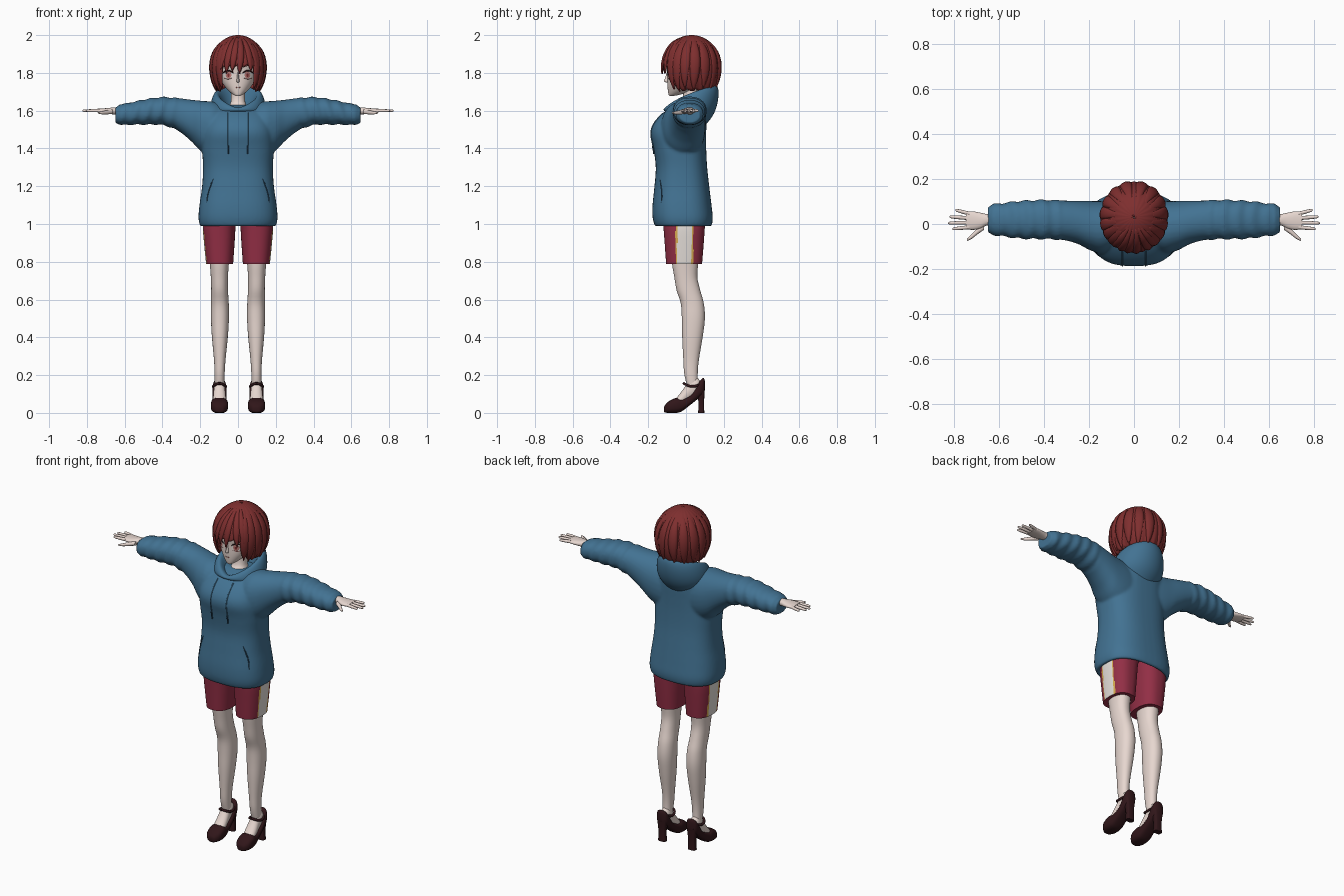
import bpy, bmesh, math
from mathutils import Vector
from mathutils.bvhtree import BVHTree

if "Cube" in bpy.data.objects:
    bpy.data.objects.remove(bpy.data.objects["Cube"])


def material(name, *rgb):
    m = bpy.data.materials.new(name)
    m.use_nodes = True
    m.diffuse_color = (*rgb, 1)
    m.node_tree.nodes["Principled BSDF"].inputs["Base Color"].default_value = (*rgb, 1)
    return m


SKIN = material("skin", .80, .68, .63)
HAIR = material("hair_red", .21, .028, .028)
BLUE = material("hoodie_blue", .055, .17, .29)
NAVY = material("trim_navy", .02, .06, .11)
RED = material("shorts_red", .29, .028, .06)
WHITE = material("stripe_white", .82, .77, .73)
GOLD = material("piping_gold", .70, .42, .08)
DARK = material("shoe_dark", .03, .008, .01)
PINK = material("lip_pink", .55, .22, .2)


def mirror(ob):
    ob.modifiers.new("Mirror", 'MIRROR').use_mirror_merge = False
    return ob


def mesh_object(name, bm, mat, angle=50):
    bmesh.ops.recalc_face_normals(bm, faces=bm.faces)
    me = bpy.data.meshes.new(name)
    bm.to_mesh(me)
    bm.free()
    ob = bpy.data.objects.new(name, me)
    bpy.context.collection.objects.link(ob)
    me.materials.append(mat)
    bpy.ops.object.select_all(action='DESELECT')
    ob.select_set(True)
    bpy.context.view_layer.objects.active = ob
    bpy.ops.object.shade_smooth_by_angle(angle=math.radians(angle))
    return ob


def skin_rings(name, rings, mat, cap=True, angle=50):
    bm = bmesh.new()
    vs = [[bm.verts.new(p) for p in r] for r in rings]
    for a, b in zip(vs, vs[1:]):
        for i in range(len(a)):
            j = (i + 1) % len(a)
            bm.faces.new((a[i], a[j], b[j], b[i]))
    if cap:
        bm.faces.new(vs[0])
        bm.faces.new(vs[-1])
    return mesh_object(name, bm, mat, angle)


def spline(rows, k):
    """Smooth interpolation through rows of numbers."""
    out = []
    for i in range(len(rows) - 1):
        p = [rows[max(0, min(len(rows) - 1, i + d))] for d in (-1, 0, 1, 2)]
        for s in range(k):
            t = s / k
            out.append([b + .5 * t * (c - a + t * (2*a - 5*b + 4*c - d + t * (3*(b - c) + d - a)))
                        for a, b, c, d in zip(*p)])
    return out + [list(rows[-1])]


def loft(name, axis, rows, mat, n=32, power=2.2, k=4, flip=1, wob=None, angle=50):
    """Rows hold (position, low u, high u, low v, high v) along the axis."""
    rings = []
    for t, u0, u1, v0, v1 in spline(rows, k):
        ring = []
        for i in range(n):
            a = 2 * math.pi * i / n
            c, s = math.cos(a), math.sin(a)
            f = wob(t, a) if wob else 1
            u = (u0 + u1) / 2 + f * (u1 - u0) / 2 * math.copysign(abs(c) ** (2 / power), c)
            v = (v0 + v1) / 2 + f * (v1 - v0) / 2 * math.copysign(abs(s) ** (2 / power), s)
            x, y, z = {'x': (t, u, v), 'y': (u, t, v), 'z': (u, v, t)}[axis]
            ring.append((x * flip, y, z))
        rings.append(ring)
    return skin_rings(name, rings, mat, angle=angle)


def tube(name, pts, r, mat, ends=1):
    cu = bpy.data.curves.new(name, 'CURVE')
    cu.dimensions = '3D'
    cu.bevel_depth, cu.bevel_resolution, cu.use_fill_caps = r, 2, True
    sp = cu.splines.new('POLY')
    sp.points.add(len(pts) - 1)
    for i, p in enumerate(pts):
        sp.points[i].co = (*p, 1)
        sp.points[i].radius = ends if i in (0, len(pts) - 1) else 1
    ob = bpy.data.objects.new(name, cu)
    bpy.context.collection.objects.link(ob)
    cu.materials.append(mat)
    return ob


def tree_of(ob):
    bpy.context.view_layer.update()
    return BVHTree.FromObject(ob, bpy.context.evaluated_depsgraph_get())


def on_front(tree, x, z, off):
    hit = tree.ray_cast(Vector((x, -1, z)), Vector((0, 1, 0)))[0]
    return (x, (hit.y if hit else 0) - off, z)


# Hoodie: torso and wrinkled sleeves fused into one soft surface
torso = loft("hoodie", 'z', [(z, -w, w, f, b) for z, w, f, b in (
    (1.06, .17, -.135, .105), (1, .178, -.142, .115), (.988, .198, -.162, .133),
    (1.03, .209, -.176, .142), (1.1, .204, -.177, .135), (1.2, .19, -.167, .123),
    (1.3, .185, -.16, .112), (1.4, .19, -.172, .107), (1.48, .187, -.187, .107),
    (1.54, .175, -.166, .108), (1.6, .15, -.105, .105), (1.63, .1, -.03, .09))], BLUE, 48, 2.6)
for side in (1, -1):
    loft("sleeve", 'x', [
        (0, -.06, .09, 1.36, 1.61), (.12, -.13, .1, 1.35, 1.645), (.19, -.118, .102, 1.38, 1.652),
        (.25, -.088, .103, 1.44, 1.658), (.32, -.07, .104, 1.495, 1.667), (.4, -.067, .107, 1.524, 1.672),
        (.47, -.066, .104, 1.526, 1.664), (.53, -.062, .1, 1.526, 1.652), (.6, -.052, .09, 1.524, 1.637),
        (.625, -.05, .09, 1.524, 1.634), (.635, -.042, .08, 1.53, 1.624), (.648, -.04, .078, 1.532, 1.622)],
        BLUE, 32, 2.2, 6, side,
        lambda t, a: 1 + (.05 * math.sin(95 * t + 2 * math.sin(a)) if .33 < t < .62 else 0)).select_set(True)
    torso.select_set(True)
    bpy.context.view_layer.objects.active = torso
    bpy.ops.object.join()
rm = torso.modifiers.new("Remesh", 'REMESH')
rm.mode, rm.voxel_size, rm.use_smooth_shade = 'VOXEL', .008, True
sm = torso.modifiers.new("Smooth", 'SMOOTH')
sm.factor, sm.iterations = .5, 5

# Hood: low at the throat, tall and full at the back
hood_rows = [(.125, -.10, .10, 1.59, 1.52, 1), (.15, -.12, .155, 1.60, 1.58, .8),
             (.145, -.12, .178, 1.61, 1.68, .7), (.122, -.105, .168, 1.615, 1.745, .6),
             (.1, -.085, .14, 1.61, 1.735, .6), (.06, -.04, .09, 1.58, 1.62, 1)]
rings = []
for w, yf, yb, zf, zb, e in hood_rows:
    ring = []
    for i in range(32):
        a = 2 * math.pi * i / 32
        b = (1 - math.cos(a)) / 2
        ring.append((w * math.sin(a), yf + (yb - yf) * b, zf + (zb - zf) * b ** e))
    rings.append(ring)
hood = skin_rings("hood", rings, BLUE, cap=False, angle=180)
hood.modifiers.new("Subdivision", 'SUBSURF').levels = 2

# Pocket openings and drawstrings lie on the hoodie
front = tree_of(torso)
for s in (1, -1):
    tube("pocket_opening", [on_front(front, s * (.13 + .035 * math.sin(t * 1.57)), 1.24 - .13 * t, 0)
                            for t in (0, .25, .5, .75, 1)], .0035, NAVY, .3)
    tube("drawstring", [on_front(front, s * .052, 1.59 - .025 * i, .002) for i in range(8)], .003, BLUE)
    tube("drawstring_tip", [on_front(front, s * .052, 1.415 - .015 * i, .004) for i in range(4)], .004, NAVY)

# Neck and head
loft("neck", 'z', [(1.56, -.075, .075, -.085, .07), (1.61, -.055, .055, -.05, .065),
                   (1.65, -.038, .038, -.018, .06), (1.74, -.037, .037, -.015, .06)], SKIN)
head = loft("head", 'z', [(z, -w, w, f, b) for z, w, f, b in (
    (1.678, .012, -.088, -.065), (1.688, .03, -.093, -.02), (1.715, .06, -.097, .05),
    (1.75, .084, -.099, .09), (1.80, .1, -.1, .115), (1.86, .105, -.105, .13),
    (1.92, .09, -.08, .11), (1.96, .05, -.03, .07))], SKIN, 48, 2.2, 5, angle=180)
loft("nose", 'z', [(1.748, -.003, .003, -.1, -.08), (1.756, -.008, .008, -.117, -.08),
                   (1.775, -.006, .006, -.11, -.08), (1.81, -.003, .003, -.1, -.08)], SKIN, 12, 2)
face = tree_of(head)


def face_plate(name, cx, cz, rx, rz, off, mat):
    bm = bmesh.new()
    bmesh.ops.create_grid(bm, x_segments=8, y_segments=8, size=1)
    for v in bm.verts:
        x, y = v.co.x, v.co.y
        u, w = x * math.sqrt(1 - y * y / 2), y * math.sqrt(1 - x * x / 2)
        v.co = on_front(face, cx + rx * u, cz + rz * w, off)
    return mesh_object(name, bm, mat)


for s in (1, -1):
    face_plate("eye_white", s * .052, 1.788, .026, .021, .0015, WHITE)
    face_plate("iris", s * .05, 1.789, .015, .019, .0025, PINK)
    face_plate("pupil", s * .05, 1.787, .006, .009, .0035, HAIR)
    arc = [(i - 4) / 4 for i in range(9)]
    tube("upper_lash", [on_front(face, s * (.053 + .029 * t), 1.812 - .014 * t * t, .001) for t in arc], .0035, DARK, .3)
    tube("lower_lash", [on_front(face, s * (.053 + .022 * t), 1.767 + .006 * t * t, .001) for t in arc], .0012, HAIR, .3)
    tube("brow", [on_front(face, s * (.053 + .026 * t), 1.838 - .008 * t * t, .001) for t in arc], .002, HAIR, .3)
tube("mouth", [on_front(face, .014 * t, 1.722 + .002 * t * t, 0) for t in arc], .0018, PINK, .3)


# Hair: bobbed cap cut short over the face, with raised locks
def hair_point(a, phi, scale=1):
    rz = .17 if phi < math.pi / 2 else .19
    return (scale * .148 * math.sin(phi) * math.sin(a),
            .03 - scale * .157 * math.sin(phi) * math.cos(a), 1.83 + scale * rz * math.cos(phi))


def fringe_end(a):
    d = abs(math.degrees((a + math.pi) % (2 * math.pi) - math.pi))
    blend = max(0, min(1, (d - 36) / 18))
    z = 1.845 - .13 * blend - .012 * abs(math.sin(a * 9))
    return math.acos((z - 1.83) / (.17 if z > 1.83 else .19))


rings = [[hair_point(a, .02 + t / 24 * (fringe_end(a) - .02), 1 + .012 * math.cos(a * 22) * t / 24)
          for a in [2 * math.pi * i / 144 for i in range(144)]] for t in range(25)]
cap = skin_rings("hair_cap", rings, HAIR, cap=False)
so = cap.modifiers.new("Solidify", 'SOLIDIFY')
so.thickness, so.offset = .012, -1

bm = bmesh.new()


def add_lock(a0, a1, phi0, phi1, width):
    steps, rows = 12, []
    for i in range(steps + 1):
        t = i / steps
        w = width * (math.sin(math.pi * (.12 + .88 * t)) ** .6 if t < 1 else .02)
        rows.append([bm.verts.new(hair_point(a0 + (a1 - a0) * t + w * s, phi0 + (phi1 - phi0) * t,
                                             .995 + .045 * (1 - s * s) * min(1, 3 * t)))
                     for s in (-1, -.5, 0, .5, 1)])
    for p, q in zip(rows, rows[1:]):
        for j in range(4):
            bm.faces.new((p[j], p[j + 1], q[j + 1], q[j]))


for deg, sweep, end in ((-30, -8, 1.66), (-17, -8, 1.74), (-4, -8, 1.70), (9, -6, 1.76),
                        (22, 6, 1.70), (33, 10, 1.68)):
    add_lock(math.radians(deg), math.radians(deg + sweep), .3, end, .17)
for s in (1, -1):
    for deg, end in ((46, 2.22), (60, 2.3), (78, 2.2), (98, 2.28), (120, 2.2), (143, 2.27), (167, 2.22)):
        add_lock(math.radians(s * deg), math.radians(s * (deg - 3)), .5, end, .2)
locks = mesh_object("hair_locks", bm, HAIR)
so = locks.modifiers.new("Solidify", 'SOLIDIFY')
so.thickness, so.offset = .006, -1

# Shorts with a piped side stripe
shorts = loft("shorts_leg", 'z', [(.788, .026, .168, -.105, .085), (.8, .025, .17, -.106, .086),
                                  (.9, .018, .18, -.113, .094), (.99, .012, .186, -.12, .1),
                                  (1.05, 0, .175, -.125, .1)], RED, 96, 2.4, 3)
shorts.data.materials.append(WHITE)
shorts.data.materials.append(GOLD)
for p in shorts.data.polygons:
    d = abs(p.center.y + .008)
    if p.normal.x > .3 and d < .047:
        p.material_index = 2 if d > .038 else 1
mirror(shorts)

# Legs and feet
mirror(loft("leg", 'z', [
    (.11, .074, .122, .015, .065), (.2, .071, .124, -.008, .062), (.28, .066, .127, -.014, .068),
    (.4, .054, .138, -.02, .088), (.5, .048, .143, -.022, .1), (.58, .049, .142, -.028, .094),
    (.65, .053, .142, -.05, .075), (.72, .053, .144, -.062, .06), (.8, .048, .15, -.075, .065),
    (.9, .04, .16, -.08, .07)], SKIN))


def foot_loft(name, rows, mat, power):
    return mirror(loft(name, 'y', [(y, .098 - w, .098 + w, lo, hi) for y, lo, hi, w in rows], mat, 24, power))


foot_loft("foot", [(.08, .11, .16, .02), (.055, .09, .19, .028), (.02, .06, .175, .03),
                   (-.02, .035, .118, .034), (-.06, .02, .07, .034), (-.095, .02, .045, .02)], SKIN, 2)
foot_loft("shoe", [(.1, .12, .17, .012), (.092, .1, .185, .03), (.07, .08, .165, .037),
                   (.03, .048, .1, .038), (-.02, .01, .076, .042), (-.05, 0, .08, .046),
                   (-.09, 0, .062, .043), (-.112, .002, .04, .025), (-.117, .008, .028, .012)], DARK, 2.8)
mirror(loft("shoe_heel", 'z', [(0, .074, .122, .064, .097), (.06, .076, .12, .066, .096),
                               (.13, .066, .13, .05, .1)], DARK, 20, 3.5))
mirror(tube("ankle_strap", [(.098 + .034 * math.sin(a), .035 - .046 * math.cos(a), .148 + .008 * math.cos(a * 2))
                            for a in [math.pi * i / 12 for i in range(25)]], .007, DARK))

# Hands with spread fingers
mirror(loft("palm", 'x', [(.6, -.005, .045, 1.578, 1.618), (.65, -.006, .044, 1.58, 1.618),
                          (.68, -.02, .05, 1.582, 1.615), (.715, -.026, .056, 1.586, 1.612),
                          (.745, -.022, .054, 1.59, 1.61)], SKIN, 20))
for name, y0, x1, y1 in (("index_finger", -.014, .805, -.022), ("middle_finger", .006, .824, .004),
                         ("ring_finger", .026, .818, .032), ("little_finger", .046, .792, .062)):
    mirror(loft(name, 'x', [(.73 + (x1 - .73) * t, y0 + (y1 - y0) * t - r, y0 + (y1 - y0) * t + r, 1.6 - r, 1.6 + r)
                            for t, r in ((0, .009), (.6, .008), (.93, .006), (1, .002))], SKIN, 10, 2))
mirror(loft("thumb", 'x', [(.665, -.026, .004, 1.582, 1.606), (.695, -.047, -.02, 1.58, 1.602),
                           (.72, -.066, -.045, 1.58, 1.597), (.74, -.075, -.066, 1.585, 1.592)], SKIN, 10, 2))
